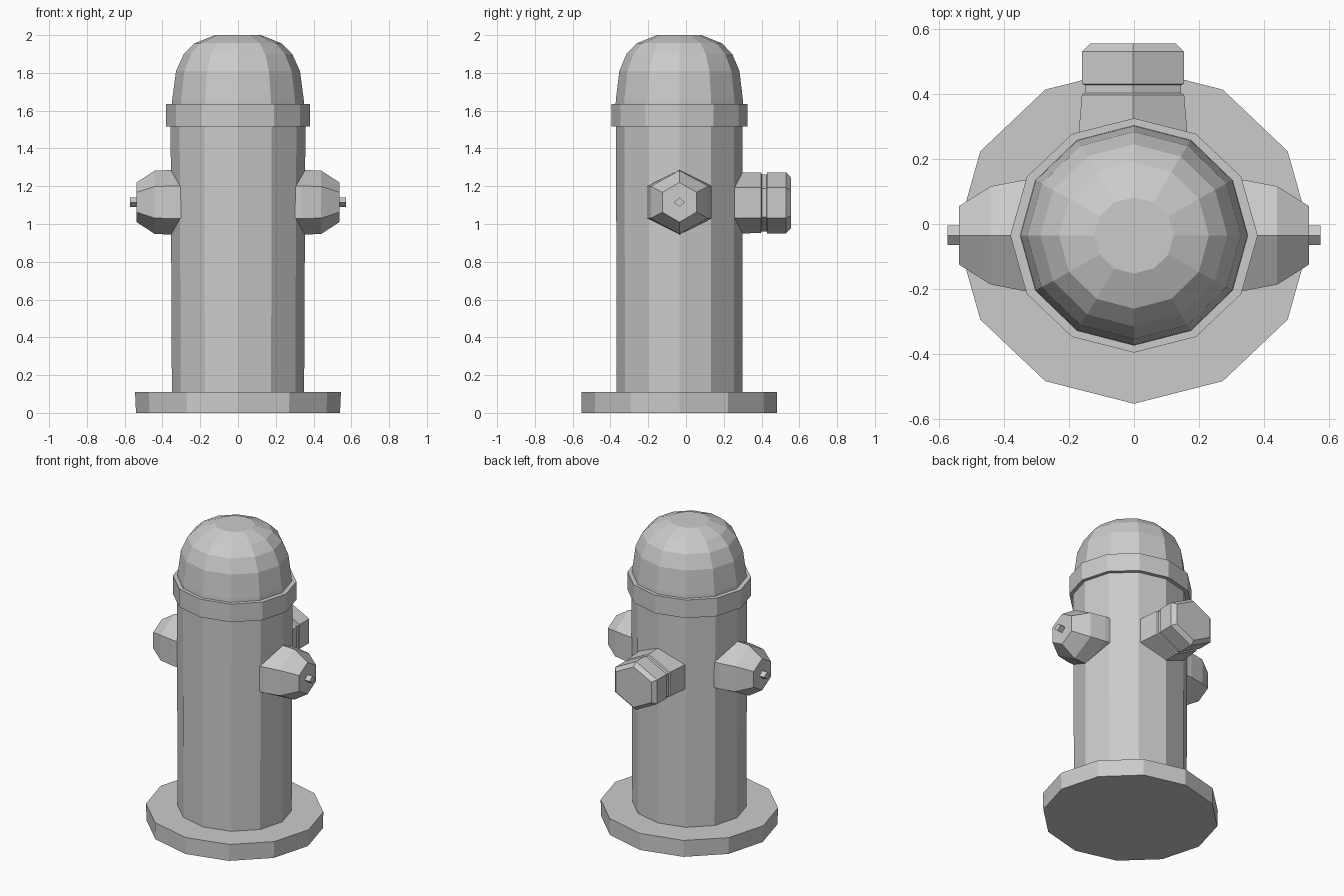
import bpy
import bmesh
from math import cos, sin, tau, pi
from mathutils import Matrix, Vector

if "Cube" in bpy.data.objects:
    bpy.data.objects.remove(bpy.data.objects["Cube"])

CY = -0.035   # y of the main upright axis
CAP_Z = 1.115  # height of the three outlets


def lathe(name, rings, sides, matrix):
    """Closed flat-faced solid along local z; rings are (z, x half width, y half width)."""
    bm = bmesh.new()
    loops = []
    for z, rx, ry in rings:
        # corners sit on the local y axis
        k = 1 / cos(pi / 6) if sides == 6 else 1
        loops.append([bm.verts.new(matrix @ Vector((
            k * rx * cos(tau * i / sides + pi / 2),
            ry * sin(tau * i / sides + pi / 2), z))) for i in range(sides)])
    for a, b in zip(loops, loops[1:]):
        for i in range(sides):
            j = (i + 1) % sides
            bm.faces.new((a[i], a[j], b[j], b[i]))
    bm.faces.new(loops[0][::-1])
    bm.faces.new(loops[-1])
    bmesh.ops.recalc_face_normals(bm, faces=bm.faces)
    mesh = bpy.data.meshes.new(name)
    bm.to_mesh(mesh)
    bm.free()
    obj = bpy.data.objects.new(name, mesh)
    bpy.context.collection.objects.link(obj)
    return obj


upright = Matrix.Translation((0, CY, 0))

# Foot flange, barrel, collar and domed top
lathe("base_flange", [(0, 0.54, 0.517), (0.11, 0.545, 0.517)], 12, upright)
lathe("barrel", [(0.08, 0.35, 0.333), (1.56, 0.357, 0.335)], 12, upright)
lathe("collar", [(1.515, 0.38, 0.36), (1.635, 0.38, 0.36)], 12, upright)
lathe("dome", [(1.6, 0.352, 0.34), (1.66, 0.348, 0.336), (1.81, 0.328, 0.318),
               (1.9, 0.287, 0.28), (1.957, 0.23, 0.225), (2.0, 0.122, 0.117)],
      12, upright)

# Side caps with small operating nuts; local z points outward, local y stays up
for side, label in ((1, "right"), (-1, "left")):
    axes = Matrix(((0, 0, side, 0), (1, 0, 0, CY), (0, 1, 0, CAP_Z), (0, 0, 0, 1)))
    lathe(label + "_cap", [(0.28, 0.172, 0.17), (0.34, 0.17, 0.171),
                           (0.44, 0.151, 0.168), (0.537, 0.09, 0.105)], 6, axes)
    lathe(label + "_nut", [(0.52, 0.03, 0.025), (0.573, 0.03, 0.025)], 4, axes)

# Rear hose outlet: tapered neck, groove and chamfered cap
rear = Matrix(((1, 0, 0, -0.003), (0, 0, 1, 0), (0, 1, 0, CAP_Z - 0.003), (0, 0, 0, 1)))
lathe("rear_outlet", [(0.22, 0.172, 0.163), (0.397, 0.157, 0.16),
                      (0.402, 0.148, 0.151), (0.427, 0.148, 0.151),
                      (0.43, 0.156, 0.161), (0.53, 0.156, 0.161),
                      (0.555, 0.13, 0.135)], 6, rear)
